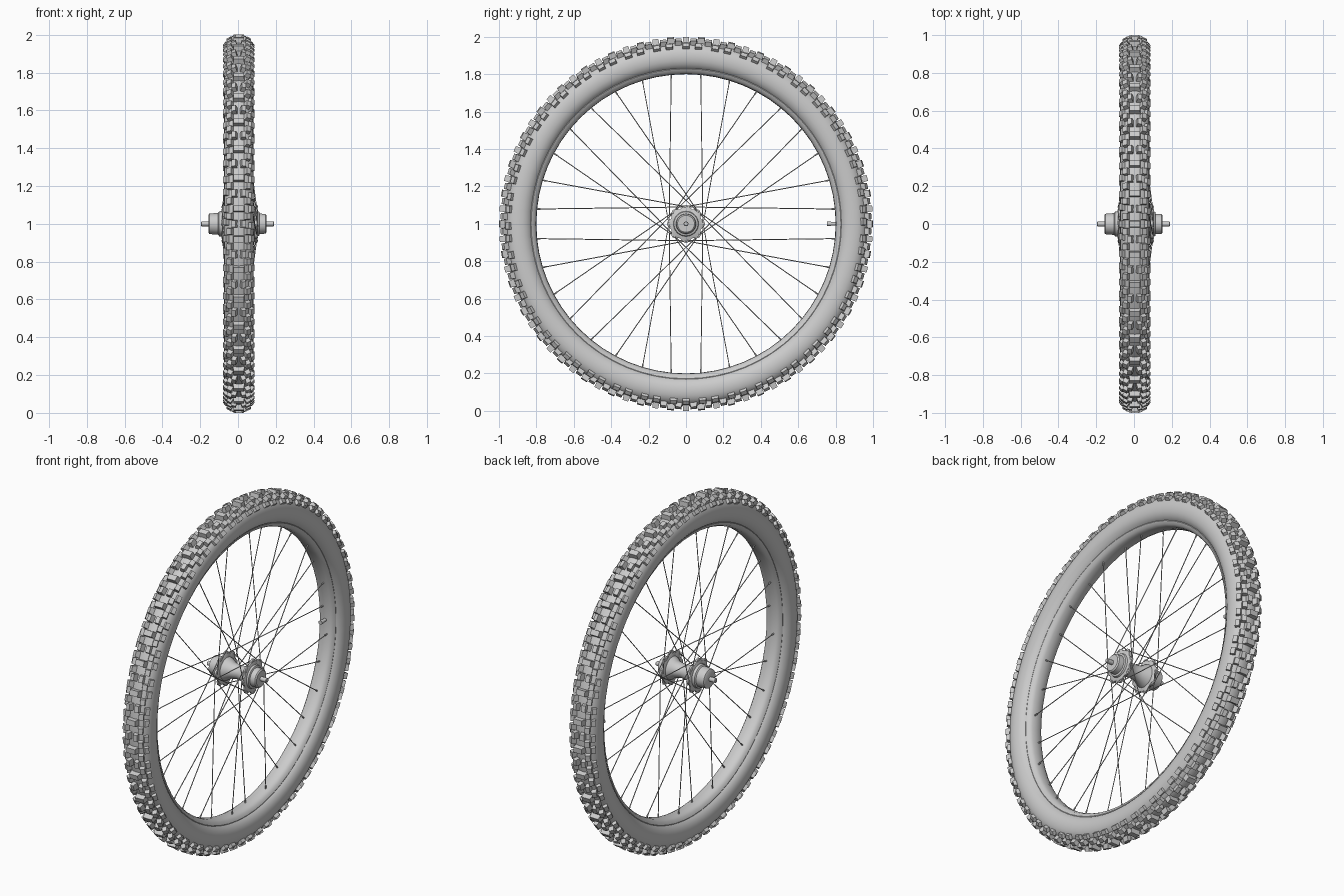
import bpy, bmesh, math
from mathutils import Matrix, Vector

cube = bpy.data.objects.get("Cube")
if cube:
    bpy.data.objects.remove(cube, do_unlink=True)

GREY = (0.6, 0.6, 0.6, 1.0)
mat = bpy.data.materials.new("plain grey")
mat.use_nodes = True
mat.diffuse_color = GREY
mat.node_tree.nodes["Principled BSDF"].inputs["Base Color"].default_value = GREY

TYRE_X = 0.004      # slight sideways offset of tyre and rim
TAU = 2 * math.pi


def wheel_point(x, r, a):
    """Point at radius r and angle a around the axle."""
    return Vector((x, r * math.cos(a), 1 + r * math.sin(a)))


def finish(name, bm, smooth=True):
    bmesh.ops.recalc_face_normals(bm, faces=bm.faces)
    mesh = bpy.data.meshes.new(name)
    bm.to_mesh(mesh)
    bm.free()
    mesh.materials.append(mat)
    obj = bpy.data.objects.new(name, mesh)
    bpy.context.collection.objects.link(obj)
    if smooth:
        bpy.ops.object.select_all(action='DESELECT')
        obj.select_set(True)
        bpy.context.view_layer.objects.active = obj
        bpy.ops.object.shade_smooth_by_angle(angle=math.radians(40))
    return obj


def lathe(name, profile, steps, closed=False, lobes=0, depth=0.0):
    """Turn (x, r) points around the axle; lobes ripple the radius."""
    bm = bmesh.new()
    rings = []
    for x, r in profile:
        ring = []
        for i in range(steps):
            a = TAU * i / steps
            ring.append(bm.verts.new(wheel_point(x, r + depth * math.cos(lobes * a), a)))
        rings.append(ring)
    pairs = list(zip(rings, rings[1:]))
    if closed:
        pairs.append((rings[-1], rings[0]))
    else:
        bm.faces.new(rings[0])
        bm.faces.new(rings[-1])
    for p, q in pairs:
        for i in range(steps):
            j = (i + 1) % steps
            bm.faces.new((p[i], p[j], q[j], q[i]))
    return finish(name, bm)


def add_rod(bm, p, q, radius, sides):
    d = q - p
    m = Matrix.Translation((p + q) / 2) @ d.to_track_quat('Z', 'Y').to_matrix().to_4x4()
    bmesh.ops.create_cone(bm, cap_ends=True, segments=sides, radius1=radius,
                          radius2=radius, depth=d.length, matrix=m)


# Tyre carcass: a rounded section swept around the axle
def tyre_section(t):
    """Section point at angle t from the crown."""
    s, c = math.sin(t), math.cos(t)
    x = 0.078 * math.copysign(abs(s) ** 0.9, s)
    r = 0.895 + 0.079 * math.copysign(abs(c) ** 0.9, c)
    return TYRE_X + x, r


lathe("tyre", [tyre_section(TAU * i / 24) for i in range(24)], 80, closed=True)

# Rim: shallow channel with a rounded inner face
rim_half = [(0.0, 0.800), (0.025, 0.802), (0.042, 0.811), (0.050, 0.828), (0.046, 0.842)]
rim = [(TYRE_X - x, r) for x, r in reversed(rim_half)]
rim += [(TYRE_X + x, r) for x, r in rim_half[1:]]
lathe("rim", rim, 64, closed=True)

# Tread: rows of blocks, alternating between centre and sides
PITCHES = 76
bm = bmesh.new()


def add_knob(a, t, width, length, height):
    x, r = tyre_section(t)
    radial = Vector((0, math.cos(a), math.sin(a)))
    along = Vector((0, -math.sin(a), math.cos(a)))
    side = Vector((1, 0, 0))
    normal = radial * math.cos(t) + side * math.sin(t)
    across = side * math.cos(t) - radial * math.sin(t)
    m = Matrix((across, along, normal)).transposed().to_4x4()
    m.translation = wheel_point(x, r, a) + normal * (height / 2 - 0.006)
    made = bmesh.ops.create_cube(bm, size=1, matrix=m @ Matrix.Diagonal((width, length, height, 1)))
    # Taper the block towards its top
    inv = m.inverted()
    for v in made["verts"]:
        p = inv @ v.co
        if p.z > 0:
            v.co = m @ Vector((p.x * 0.86, p.y * 0.86, p.z))


for i in range(PITCHES):
    a = TAU * i / PITCHES
    half = a + TAU / PITCHES / 2
    if i % 2:
        add_knob(a, 0, 0.062, 0.036, 0.032)
    else:
        for s in (-1, 1):
            add_knob(a, s * 0.24, 0.027, 0.042, 0.032)
    for s in (-1, 1):
        add_knob(half, s * 0.52, 0.03, 0.038, 0.030)
        add_knob(a if i % 2 else a + 0.012 * s, s * 0.90, 0.028, 0.040, 0.022)
finish("tread_blocks", bm, smooth=False)

# Hub shell with a narrow waist, end caps and axle
lathe("hub_shell", [(-0.08, 0.068), (-0.06, 0.062), (-0.03, 0.044), (0.015, 0.038),
                    (0.06, 0.046), (0.08, 0.062), (0.10, 0.068)], 32)
lathe("right_end_cap", [(-0.157, 0.046), (-0.152, 0.054), (-0.105, 0.058),
                        (-0.10, 0.066), (-0.08, 0.068)], 32)
lathe("left_end_cap", [(0.10, 0.068), (0.112, 0.064), (0.115, 0.054),
                       (0.145, 0.052), (0.151, 0.045)], 32)
lathe("axle", [(-0.195, 0.010), (-0.192, 0.013), (0.187, 0.013), (0.19, 0.010)], 16)

# Lobed spoke flanges
FLANGE = (-0.078, 0.095)
for name, x in zip(("right_flange", "left_flange"), FLANGE):
    lathe(name, [(x - 0.007, 0.09), (x - 0.005, 0.093), (x + 0.005, 0.093),
                 (x + 0.007, 0.09)], 64, lobes=8, depth=0.009)

# Crossed tangent spokes, with nipples at the rim
SPOKES = 32
spokes, nipples = bmesh.new(), bmesh.new()
for j in range(SPOKES):
    rim_angle = TAU * (j + 0.5) / SPOKES
    lean = -1 if (j // 2) % 2 else 1
    side = j % 2
    hub_x = FLANGE[side] + lean * 0.008
    p = wheel_point(hub_x, 0.09, rim_angle + lean * math.radians(84))
    q = wheel_point(TYRE_X + (0.012 if side else -0.012), 0.806, rim_angle)
    add_rod(spokes, p, q, 0.0026, 6)
    add_rod(nipples, q + (p - q).normalized() * 0.025, q, 0.0042, 6)
    # Bent head passing through the flange
    add_rod(spokes, p, p - Vector((lean * 0.018, 0, 0)), 0.0035, 6)
finish("spokes", spokes)
finish("spoke_nipples", nipples)

# Valve stem pointing inward from the rim
bm = bmesh.new()
add_rod(bm, wheel_point(TYRE_X, 0.81, 0), wheel_point(TYRE_X, 0.772, 0), 0.009, 12)
add_rod(bm, wheel_point(TYRE_X, 0.775, 0), wheel_point(TYRE_X, 0.755, 0), 0.012, 12)
finish("valve_stem", bm)
